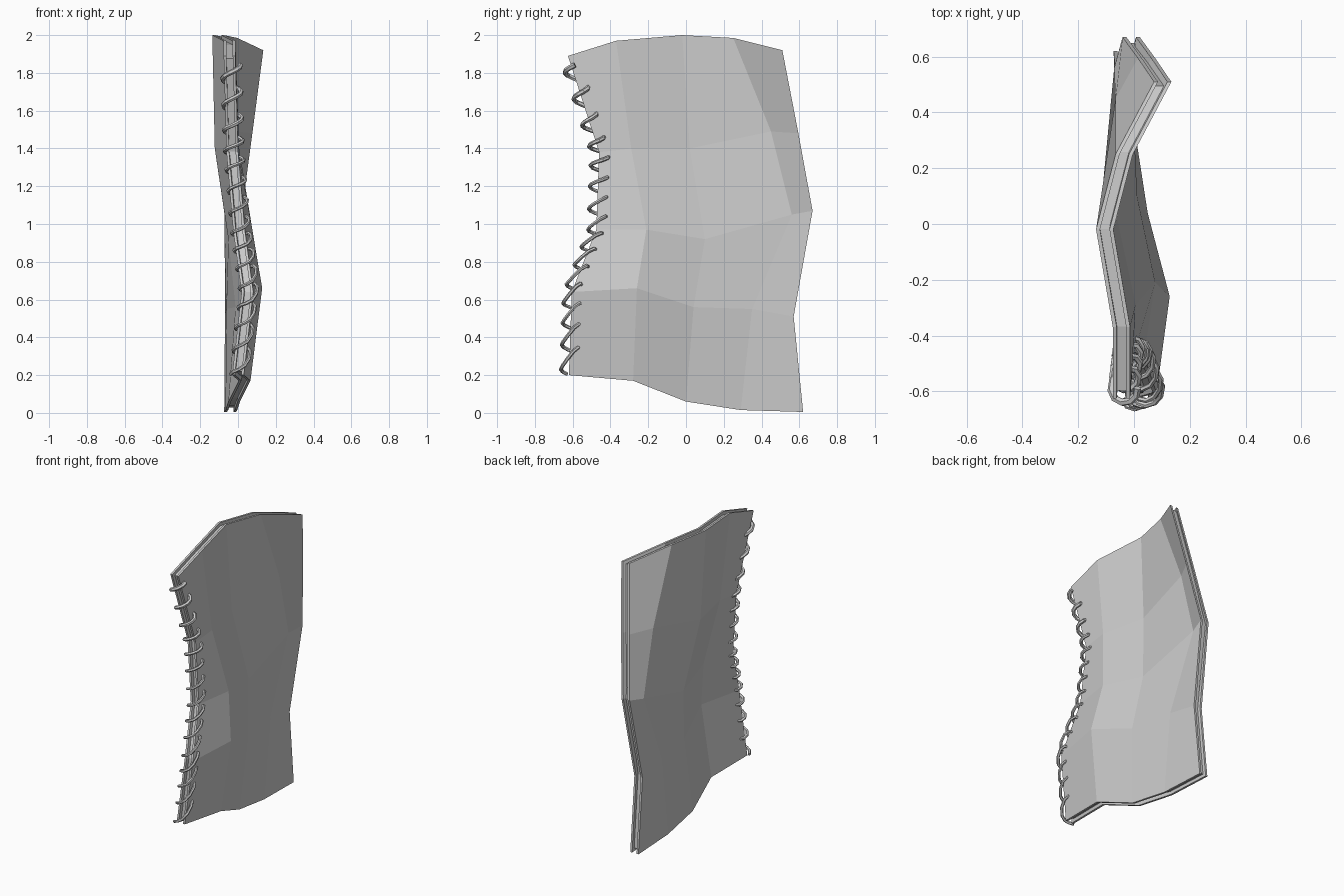
import bpy, bmesh, math
from mathutils import Vector

if "Cube" in bpy.data.objects:
    bpy.data.objects.remove(bpy.data.objects["Cube"])

# Warped sheet: rows from top to bottom, columns from laced edge to free edge (x, y, z)
ROWS = [
    [(-.045, -.625, 1.89), (-.045, -.37, 1.97), (-.105, -.02, 2.0), (-.035, .25, 1.985), (.103, .51, 1.92)],
    [(-.03, -.46, 1.38), (-.025, -.29, 1.40), (-.092, .02, 1.40), (-.035, .45, 1.49), (.045, .595, 1.48)],
    [(.005, -.475, .97), (.045, -.21, .97), (-.02, .10, .92), (-.04, .56, 1.05), (-.01, .67, 1.07)],
    [(.05, -.605, .64), (.097, -.26, .66), (.018, .04, .56), (-.03, .35, .55), (-.038, .57, .51)],
    [(0, -.62, .20), (.035, -.28, .17), (-.02, 0, .06), (-.035, .29, .015), (-.042, .62, .005)],
]
N = 5


def grid_points(inset):
    """Grid points with the border pulled inward by inset."""
    pts = [[Vector(p) for p in row] for row in ROWS]
    out = [[p.copy() for p in row] for row in pts]
    for i in range(N):
        for j in range(N):
            p = pts[i][j]
            if j in (0, N - 1):
                out[i][j] += (pts[i][1 if j == 0 else N - 2] - p).normalized() * inset
            if i in (0, N - 1):
                out[i][j] += (pts[1 if i == 0 else N - 2][j] - p).normalized() * inset
    return out


def layer(name, x0, x1, inset=0.0):
    """Closed slab between two x offsets of the warped sheet."""
    pts = grid_points(inset)
    bm = bmesh.new()
    for_x = [[[bm.verts.new(p + Vector((dx, 0, 0))) for p in row] for row in pts] for dx in (x0, x1)]
    for g in for_x:
        for i in range(N - 1):
            for j in range(N - 1):
                bm.faces.new((g[i][j], g[i + 1][j], g[i + 1][j + 1], g[i][j + 1]))
    m = N - 1
    ring = [(0, j) for j in range(m)] + [(i, m) for i in range(m)] \
        + [(m, m - j) for j in range(m)] + [(m - i, 0) for i in range(m)]
    a, b = for_x
    for (i, j), (k, l) in zip(ring, ring[1:] + ring[:1]):
        bm.faces.new((a[i][j], a[k][l], b[k][l], b[i][j]))
    bmesh.ops.recalc_face_normals(bm, faces=bm.faces)
    me = bpy.data.meshes.new(name)
    bm.to_mesh(me)
    bm.free()
    ob = bpy.data.objects.new(name, me)
    bpy.context.collection.objects.link(ob)
    return ob


# Two outer sheets with a recessed core between them
layer("left_sheet", -.031, -.017)
layer("right_sheet", .017, .031)
layer("recessed_core", -.017, .017, .022)


def edge_at(z):
    """Point on the laced edge at height z."""
    col = [Vector(r[0]) for r in ROWS]
    for p, q in zip(col, col[1:]):
        if z >= q.z or q is col[-1]:
            return p.lerp(q, (p.z - z) / (p.z - q.z))


# Lacing: one cord wound around the edge, crossing the front at these heights
CROSS = [.23, .36, .475, .58, .68, .785, .88, .97, 1.08, 1.20, 1.31, 1.41, 1.52, 1.66, 1.80]
STEPS = 10
path = []
for s in range(-2, (len(CROSS) - 1) * STEPS + 4):
    t = s / STEPS
    k = min(max(int(math.floor(t)), 0), len(CROSS) - 2)
    z = CROSS[k] + (CROSS[k + 1] - CROSS[k]) * (t - k)
    ang = 2 * math.pi * t
    e = edge_at(z)
    tilt = .045 * min(max((1.25 - z) / .6, 0), 1)
    inward = -math.cos(ang)
    path.append((e.x + .048 * math.sin(ang) + .008 * (1 + inward),
                 e.y + .006 + .05 * inward,
                 z + tilt * (inward + 1) * (.5 + .5 * math.sin(ang))))

cu = bpy.data.curves.new("edge_lacing", 'CURVE')
cu.dimensions = '3D'
cu.bevel_depth = .011
cu.bevel_resolution = 1
cu.use_fill_caps = True
sp = cu.splines.new('POLY')
sp.points.add(len(path) - 1)
for pt, co in zip(sp.points, path):
    pt.co = (*co, 1)
    pt.radius = .9 + .35 * max(0, (co[2] - 1.2) / .6)
lace = bpy.data.objects.new("edge_lacing", cu)
bpy.context.collection.objects.link(lace)

# Convert the cord to a mesh with sharp-aware smooth shading
bpy.context.view_layer.objects.active = lace
lace.select_set(True)
bpy.ops.object.convert(target='MESH')
bpy.ops.object.shade_smooth_by_angle()
